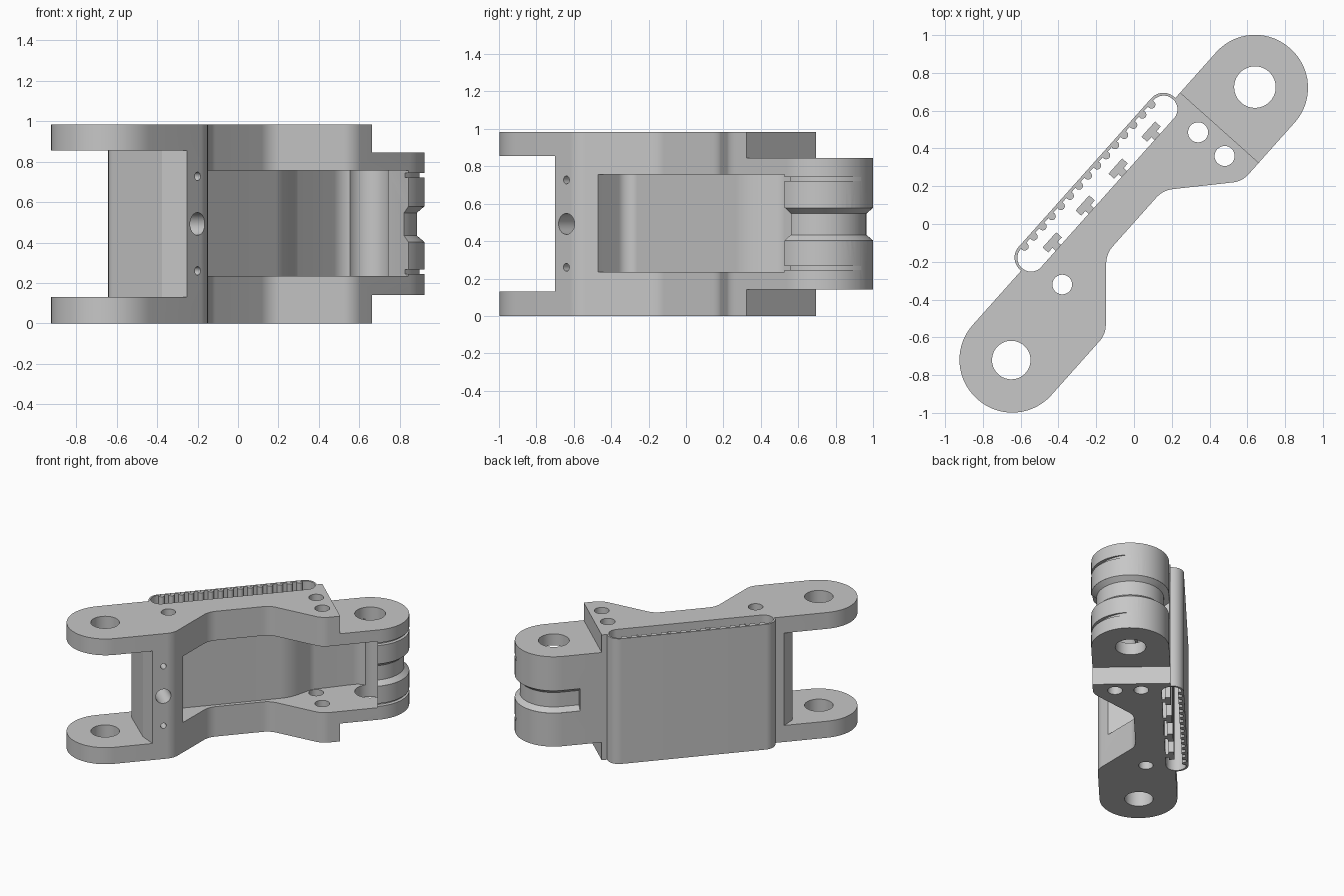
import bpy, bmesh, math
from mathutils import Vector, Matrix

if "Cube" in bpy.data.objects:
    bpy.data.objects.remove(bpy.data.objects["Cube"], do_unlink=True)

H = 0.983                       # full height
TURN = math.atan2(0.746, 0.666)  # link runs diagonally
LUG = 0.967                     # pivot distance from the middle
R = 0.277                       # pivot end radius

grey = bpy.data.materials.new("plain grey")
grey.use_nodes = True
grey.diffuse_color = (0.57, 0.57, 0.57, 1)
grey.node_tree.nodes["Principled BSDF"].inputs["Base Color"].default_value = (0.57, 0.57, 0.57, 1)


def rounded(corners, steps=14):
    """Outline from (u, v, radius) corners, each rounded by a tangent arc."""
    out = []
    n = len(corners)
    for i, (u, v, r) in enumerate(corners):
        p = Vector((u, v))
        if r == 0:
            out.append(p)
            continue
        a = (Vector(corners[i - 1][:2]) - p).normalized()
        b = (Vector(corners[(i + 1) % n][:2]) - p).normalized()
        half = a.angle(b) / 2
        centre = p + (a + b).normalized() * (r / math.sin(half))
        start = p + a * (r / math.tan(half)) - centre
        end = p + b * (r / math.tan(half)) - centre
        sweep = start.angle_signed(end)
        for k in range(steps + 1):
            t = -sweep * k / steps
            out.append(centre + Matrix.Rotation(t, 2) @ start)
    return out


def circle(u, v, r, n=48):
    return [Vector((u + r * math.cos(math.tau * k / n), v + r * math.sin(math.tau * k / n)))
            for k in range(n)]


def rect(u0, u1, v0, v1):
    return rounded([(u0, v0, 0), (u1, v0, 0), (u1, v1, 0), (u0, v1, 0)])


def add_loft(bm, sections):
    """Closed solid through (outline, height) sections."""
    rings = [[bm.verts.new((p.x, p.y, z)) for p in pts] for pts, z in sections]
    faces = [bm.faces.new(rings[0][::-1]), bm.faces.new(rings[-1])]
    for lo, hi in zip(rings, rings[1:]):
        for i in range(len(lo)):
            j = (i + 1) % len(lo)
            faces.append(bm.faces.new((lo[i], lo[j], hi[j], hi[i])))
    bmesh.ops.recalc_face_normals(bm, faces=faces)


def solid(name, *lofts):
    bm = bmesh.new()
    for sections in lofts:
        add_loft(bm, sections)
    mesh = bpy.data.meshes.new(name)
    bm.to_mesh(mesh)
    bm.free()
    mesh.materials.append(grey)
    ob = bpy.data.objects.new(name, mesh)
    bpy.context.collection.objects.link(ob)
    return ob


def prism(pts, z0, z1):
    return [(pts, z0), (pts, z1)]


def cut(target, cutter):
    mod = target.modifiers.new("cut", 'BOOLEAN')
    mod.operation = 'DIFFERENCE'
    mod.solver = 'EXACT'
    mod.object = cutter
    bpy.context.view_layer.objects.active = target
    bpy.ops.object.modifier_apply(modifier=mod.name)
    bpy.data.objects.remove(cutter, do_unlink=True)


# Link body: one outline with both pivot ends, waist and sleeve bulge
far = LUG + R
body = solid("link_body", prism(rounded([
    (-far, -R, R - 0.001), (-0.535, -R, 0.13), (-0.215, 0.005, 0.14),
    (0.235, 0.005, 0.14), (0.55, -R, 0.13), (far, -R, R - 0.001),
    (far, R + 0.004, R - 0.001), (0.643, R + 0.004, 0), (0.643, 0.375, 0.085),
    (-0.582, 0.375, 0.085), (-0.582, R + 0.004, 0), (-far, R + 0.004, R - 0.001)]), 0, H))

# Sleeve slot along the back
cut(body, solid("slot", prism(rounded([
    (-0.569, 0.215, 0.071), (0.63, 0.215, 0.071), (0.63, 0.359, 0.071), (-0.569, 0.359, 0.071)]), -0.1, 1.1)))

# Fork opening between the two thin lugs, leaving a bulged end wall
cut(body, solid("fork_gap", prism(rounded([
    (-1.4, -0.5, 0), (-0.69, -0.5, 0), (-0.69, -0.275, 0), (-0.73, -0.15, 0),
    (-0.735, 0.2, 0.06), (-0.645, 0.285, 0), (-0.645, 0.5, 0), (-1.4, 0.5, 0)]), 0.13, 0.855)))

# Stepped-down single lug at the other end
cut(body, solid("lug_steps", prism(rect(0.682, 1.5, -0.5, 0.5), -0.1, 0.14),
                prism(rect(0.682, 1.5, -0.5, 0.5), 0.845, 1.1)))

# Front pocket, its back wall stepping deeper and curving round in the single lug
cut(body, solid("pocket", prism(rounded([
    (-0.45, -0.5, 0), (0.955, -0.5, 0), (0.955, -0.275, 0), (1.0, -0.1, 0),
    (1.0, 0.15, 0.12), (0.57, 0.128, 0.1), (0.39, 0.035, 0.3), (-0.45, 0.035, 0.07)]), 0.235, 0.755)))

# Vertical pivot and pin holes
for u, v, r in [(-0.97, 0.005, 0.102), (LUG, 0.005, 0.11), (-0.492, 0.07, 0.052),
                (0.588, 0.07, 0.053), (0.588, -0.118, 0.053)]:
    cut(body, solid("hole", prism(circle(u, v, r), -0.1, 1.1)))

# Cross holes drilled from the front face
for z, r, depth in [(0.492, 0.056, 0.1), (0.26, 0.021, 0.0), (0.727, 0.021, 0.0)]:
    drill = solid("drill", prism(circle(0, 0, r, 32), 0, 0.4 + depth))
    drill.data.transform(Matrix.Translation((-0.61, -0.4, z)) @ Matrix.Rotation(-math.pi / 2, 4, 'X'))
    cut(body, drill)


# Grooves around the single lug
def lug_outline(inset, shift=0):
    r = R - inset
    v = shift + 0.002
    return rounded([(0.6, v - r, 0), (LUG + r, v - r, r - 0.001),
                    (LUG + r, v + r, r - 0.001), (0.6, v + r, 0)], 24)


wide = solid("wide_groove", prism(rect(0.84, 1.5, -0.5, 0.5), 0.403, 0.578))
cut(wide, solid("core", [(lug_outline(-0.01), 0.395), (lug_outline(0.036), 0.434),
                         (lug_outline(0.036), 0.547), (lug_outline(-0.01), 0.586)]))
cut(body, wide)
for z in (0.245, 0.722):
    thin = solid("thin_groove", prism(rect(0.9, 1.5, -0.5, 0.5), z, z + 0.022))
    cut(thin, solid("core", prism(lug_outline(0.0, 0.03), z - 0.05, z + 0.05)))
    cut(body, thin)

# T-shaped ribs on the web, ending below the mouth of the sleeve
ribs = solid("sleeve_ribs", *[part for k in range(4) for part in (
    prism(rect(-0.382 + k * 0.262, -0.340 + k * 0.262, 0.21, 0.245), 0.001, 0.924),
    prism(rect(-0.415 + k * 0.262, -0.307 + k * 0.262, 0.238, 0.278), 0, 0.925))])

# Row of small rounded teeth on the sleeve wall
teeth = solid("sleeve_teeth", *[
    prism(circle(-0.475 + k * 0.072, 0.352, 0.021, 24), 0.001, H - 0.001) for k in range(15)])

# Turn the link onto its diagonal and shade
bpy.ops.object.select_all(action='DESELECT')
for ob in (body, ribs, teeth):
    ob.data.transform(Matrix.Rotation(TURN, 4, 'Z'))
    ob.select_set(True)
bpy.context.view_layer.objects.active = body
bpy.ops.object.shade_smooth_by_angle(angle=math.radians(16))
